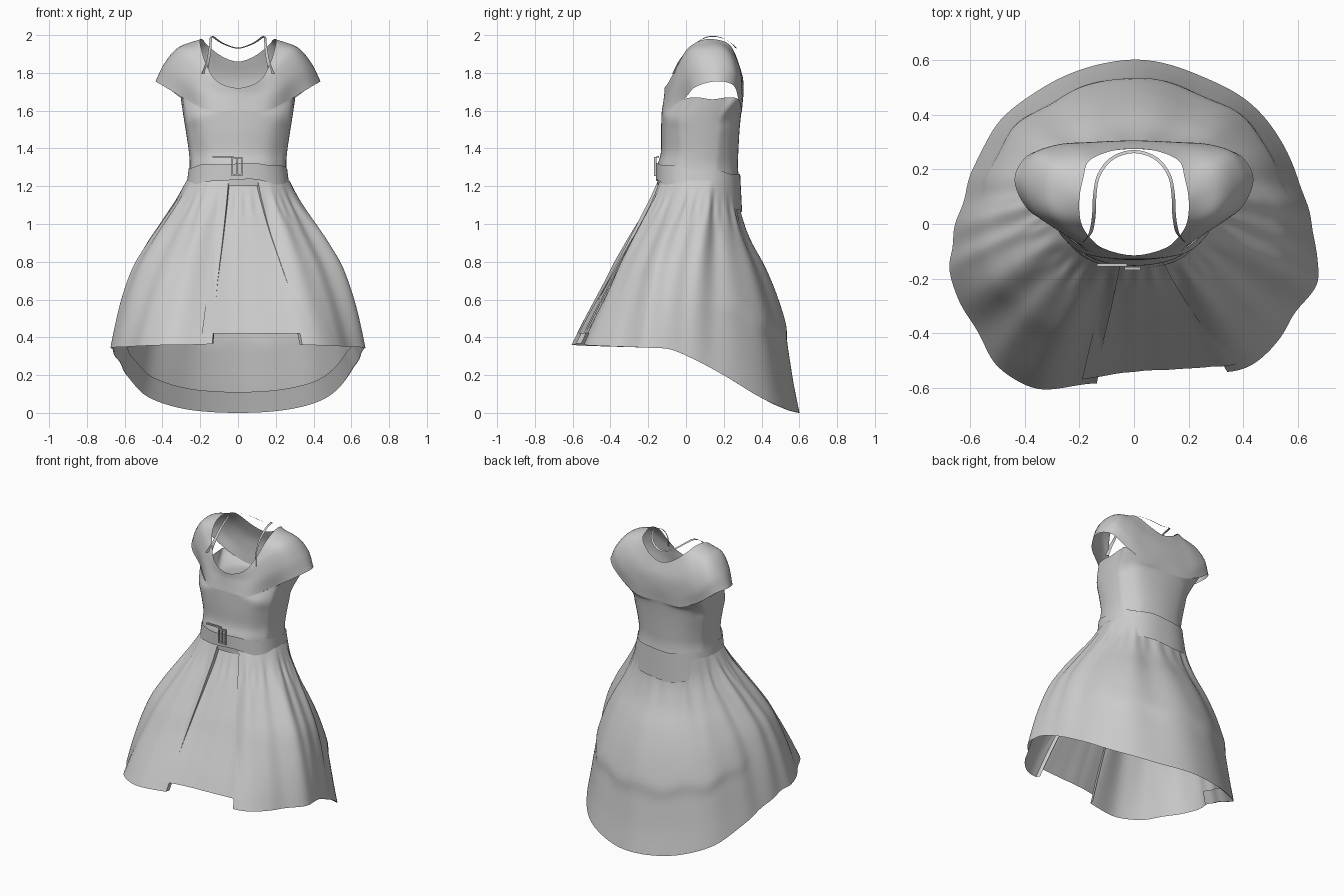
import bpy, bmesh, math
from mathutils import Vector

if "Cube" in bpy.data.objects:
    bpy.data.objects.remove(bpy.data.objects["Cube"])

fabric = bpy.data.materials.new("light_grey_fabric")
fabric.diffuse_color = (0.6, 0.6, 0.6, 1)
fabric.use_nodes = True
fabric.node_tree.nodes["Principled BSDF"].inputs["Base Color"].default_value = fabric.diffuse_color


def spline(pts, t):
    """Catmull-Rom through pts, t in 0..len-1; ends are extrapolated."""
    n = len(pts) - 1
    i = max(0, min(int(t), n - 1))
    f = t - i
    p = [Vector(q) for q in pts[max(i - 1, 0):i + 3]]
    if i == 0:
        p.insert(0, 2 * p[0] - p[1])
    if i == n - 1:
        p.append(2 * p[-1] - p[-2])
    a, b, c, d = p
    return 0.5 * (2 * b + (c - a) * f + (2 * a - 5 * b + 4 * c - d) * f * f
                  + (3 * b - a - 3 * c + d) * f ** 3)


def half_spline(pts, u):
    """Curve from front centre round to back centre, mirrored for the other half."""
    n = len(pts) - 1
    u %= 2 * n
    side = 1
    if u > n:
        u, side = 2 * n - u, -1
    mir = [(-pts[1][0], *pts[1][1:])] + list(pts) + [(-pts[-2][0], *pts[-2][1:])]
    p = spline(mir, u + 1)
    return Vector((p.x * side, p.y, p.z))


def finish(name, bm, angle=50):
    me = bpy.data.meshes.new(name)
    bm.to_mesh(me)
    bm.free()
    ob = bpy.data.objects.new(name, me)
    bpy.context.collection.objects.link(ob)
    me.materials.append(fabric)
    bpy.ops.object.select_all(action='DESELECT')
    ob.select_set(True)
    bpy.context.view_layer.objects.active = ob
    bpy.ops.object.shade_smooth_by_angle(angle=math.radians(angle))
    return ob


def sheet(name, fn, nu, nv, closed=False):
    """Grid surface from fn(a, v), a and v in 0..1."""
    bm = bmesh.new()
    cols = [[bm.verts.new(fn(i / nu, j / nv)) for j in range(nv + 1)]
            for i in range(nu if closed else nu + 1)]
    for i in range(nu):
        a, b = cols[i], cols[(i + 1) % len(cols)]
        for j in range(nv):
            bm.faces.new((a[j], b[j], b[j + 1], a[j + 1]))
    return finish(name, bm)


def ring_point(hx, yf, yb, z, deg, e=0.85):
    t = math.radians(deg)
    s, c = math.sin(t), math.cos(t)
    return ((hx * abs(s) ** e if deg % 180 else 0), (yf + yb) / 2
            - (yb - yf) / 2 * math.copysign(abs(c) ** e, c), z)


def ring(hx, yf, yb, z, e=0.82):
    return [ring_point(hx, yf, yb, z, d, e) for d in (0, 30, 60, 76, 90, 104, 120, 150, 180)]


# Shoulder yoke with cap sleeves: hem row, two middle rows, neckline row
yoke_rows = [
    [(0, -.128, 1.60), (.15, -.11, 1.60), (.277, -.012, 1.66), (.385, .05, 1.725), (.437, .16, 1.755),
     (.39, .25, 1.735), (.29, .278, 1.66), (.155, .295, 1.6), (0, .295, 1.6)],
    [(0, -.12, 1.65), (.14, -.10, 1.66), (.26, -.035, 1.75), (.355, .04, 1.83), (.39, .15, 1.85),
     (.36, .25, 1.83), (.28, .29, 1.75), (.15, .30, 1.7), (0, .305, 1.7)],
    [(0, -.115, 1.69), (.13, -.09, 1.71), (.22, -.04, 1.83), (.295, .03, 1.915), (.315, .13, 1.935),
     (.295, .22, 1.92), (.24, .275, 1.85), (.14, .295, 1.79), (0, .30, 1.78)],
    [(0, -.115, 1.72), (.11, -.09, 1.755), (.165, -.045, 1.84), (.195, .01, 1.93), (.20, .09, 1.975),
     (.185, .17, 1.975), (.165, .23, 1.95), (.09, .265, 1.89), (0, .275, 1.86)]]


def loft(rows):
    def fn(a, v):
        return spline([half_spline(r, a * 16) for r in rows], v * (len(rows) - 1))
    return fn


sheet("yoke_and_sleeves", loft(yoke_rows), 96, 18, True)

# Fitted bodice, open at the top for the armholes
top = list(yoke_rows[0])
top[3:6] = [(.297, .06, 1.67), (.302, .14, 1.66), (.297, .22, 1.67)]
bodice_rows = [ring(.268, -.15, .285, 1.20), ring(.256, -.152, .275, 1.30),
               ring(.26, -.133, .277, 1.38), ring(.276, -.132, .283, 1.49, .76),
               ring(.288, -.13, .29, 1.565, .7), top]
sheet("bodice", loft(bodice_rows), 96, 30, True)


# Waistband, lower and deeper at the back
def belt(a, v):
    back = 0.5 - 0.5 * math.cos(a * math.tau)
    hi, lo = 1.32 - .06 * back, 1.235 - .17 * back
    x, y, _ = ring_point(.261 + .018 * (1 - v), -.16, .287 + .01 * (1 - v), 0, a * 360, .82)
    if a > .5:
        x = -abs(x)
    return Vector((x, y, lo + (hi - lo) * v + .004 * math.sin(a * 44)))


sheet("waistband", belt, 96, 6, True)

# Skirt: waist to hem, hem dipping low at the back
waist = [ring_point(.273, -.15, .285, 1.23, d) for d in
         (0, 12, 28, 42, 58, 78, 90, 102, 115, 135, 155, 180)]
hem = [(0, -.565, .40), (.15, -.585, .365), (.35, -.60, .36), (.5, -.52, .355), (.59, -.36, .35),
       (.672, -.2, .345), (.665, -.08, .335), (.635, .05, .28), (.59, .2, .2), (.475, .39, .085),
       (.28, .53, .02), (0, .6, 0)]
flare = {"front": (0, .11, .24, .37, .50, .62, .75, .88, 1),
         "side": (0, .15, .34, .53, .70, .81, .89, .95, 1),
         "back": (0, .0, .16, .42, .62, .74, .82, .90, 1)}


def profile(key, s):
    return spline([(f, 0, 0) for f in flare[key]], s * 8).x


def skirt_point(u, s, inset=0.0, pleat=1.0):
    w, h = half_spline(waist, u), half_spline(hem, u)
    h.y += .06 * max(0, min(1, h.x / .3)) * max(0, min(1, (-h.y - .2) / .3))
    m = u % 22
    m = min(m, 22 - m)
    k = min(1, abs(m - 6) / 5)
    k = k * k * (3 - 2 * k)
    f = profile("side", s) * (1 - k) + profile("front" if m < 6 else "back", s) * k
    p = w.lerp(h, f)
    p.z = w.z + (h.z - w.z) * s
    # soft folds, stronger at the sides, fading at waist and hem
    fold = math.sin(u * 2.9 + .6) * .6 + math.sin(u * 5.3 + 1.9) * .4
    amp = .026 * min(1, s * 3) * (1.1 - .85 * s) * (1 - .5 * k)
    d = fold * amp * pleat - inset
    # gathers just under the waistband
    d += .003 * math.sin(u * 9) * math.exp(-((s - .16) / .07) ** 2)
    # ridge across the back where the lower tier begins
    if m > 7:
        t = (s - .64 - .012 * math.sin(u * 5)) / (.09 if s < .64 else .04)
        d += .010 * math.exp(-t * t) * min(1, (m - 7) / 2)
    out = Vector((p.x, p.y - .07, 0)).normalized()
    return p + out * d


# Overskirt wraps round the back; its two curved front edges turn inwards
NU = 200


def overskirt(a, v):
    i = round(a * NU)
    s = 1 - v
    inset = .028 if i in (0, NU) else 0.0
    u0 = 1.45 + .5 * min(1, s * 1.5)
    u1 = 21.3 - .22 * min(1, s * 1.6)
    return skirt_point(u0 + (u1 - u0) * min(max((i - 1) / (NU - 2), 0), 1), s, inset)


sheet("overskirt", overskirt, NU, 40)


# Narrow underlying panel at the front, with a straight hem
def front_panel(a, v):
    u = -1.25 + 3.6 * a
    p = skirt_point(u, 1 - v, .024, .3)
    end = skirt_point(u, 1, .024, .3).z
    p.z = 1.23 + (p.z - 1.23) * (1.23 - .42) / (1.23 - end)
    return p


sheet("front_panel", front_panel, 30, 24)


# Turned-up hem facing inside the back
def hem_facing(a, v):
    return skirt_point(16.2 - 10.4 * a, 1 - .09 * v, .004 + .012 * v)


sheet("hem_facing", hem_facing, 80, 4)

# Thin neck strap, widening where it meets the neckline
strap_pts = [(.178, -.06, 1.80), (.158, -.03, 1.87), (.147, .03, 1.945), (.143, .11, 1.993),
             (.128, .18, 1.992), (.08, .24, 1.96), (0, .265, 1.935)]
strap_pts += [(-x, y, z) for x, y, z in strap_pts[-2::-1]]


def strap(a, v):
    p = spline(strap_pts, a * 12)
    w = .012 + .028 * abs(2 * a - 1) ** 5
    out = Vector((p.x, p.y - .1, .04)).normalized()
    return p + out * (v - .5) * w + Vector((0, 0, -.008 * v))


sheet("neck_strap", strap, 60, 2)


# Belt buckle: frame, prong and loose belt end
def box(bm, c, size):
    for v in bmesh.ops.create_cube(bm, size=1)["verts"]:
        v.co = Vector([v.co[i] * size[i] + c[i] for i in range(3)])


bm = bmesh.new()
for x in (-.03, .02):
    box(bm, (x, -.163, 1.305), (.009, .012, .10))
for z in (1.26, 1.35):
    box(bm, (-.005, -.163, z), (.058, .012, .009))
box(bm, (-.005, -.164, 1.305), (.007, .01, .085))
box(bm, (-.08, -.15, 1.355), (.11, .012, .008))
finish("buckle", bm, 30)
